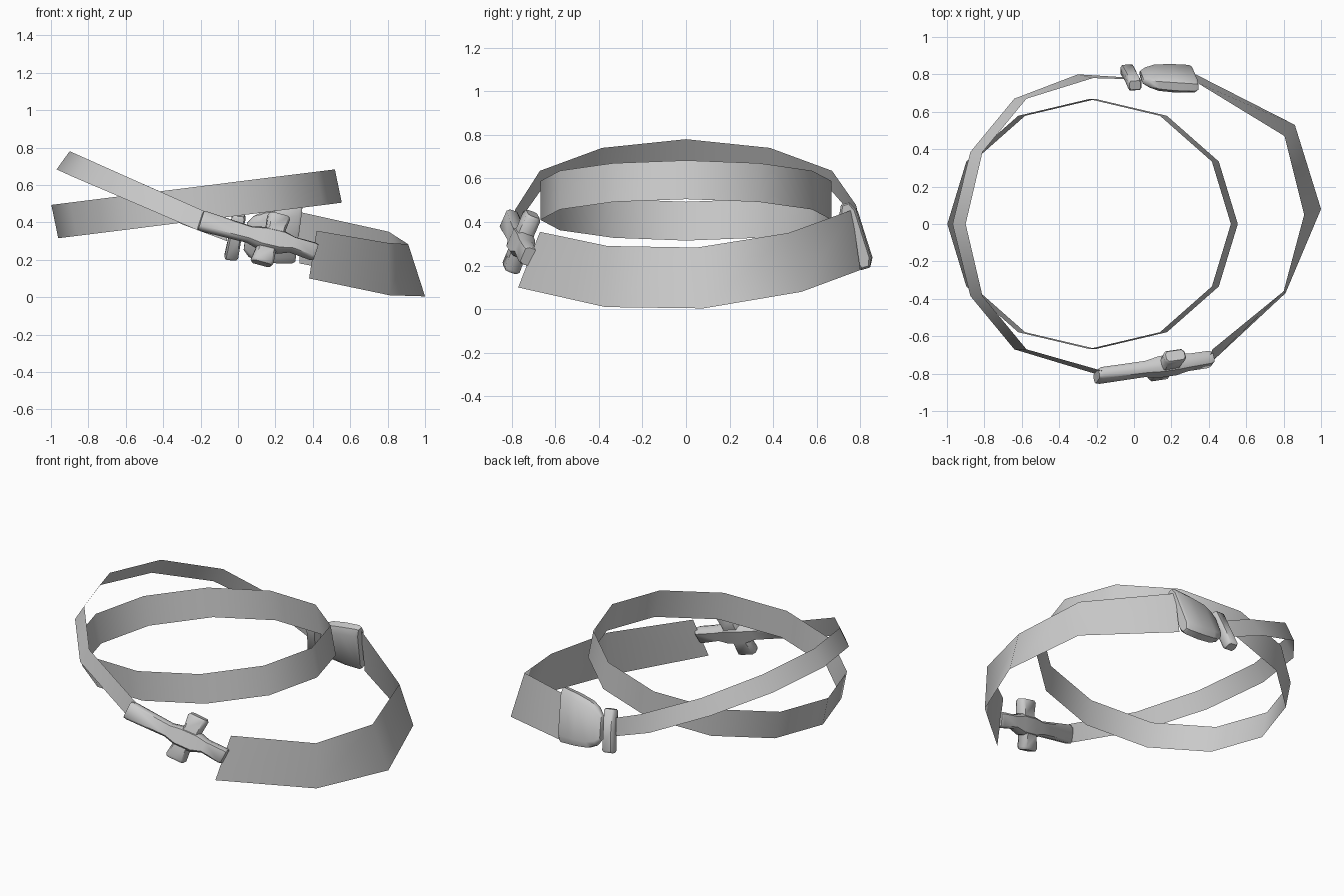
import bpy, bmesh, math
from mathutils import Vector

cube = bpy.data.objects.get("Cube")
if cube:
    bpy.data.objects.remove(cube, do_unlink=True)

grey = bpy.data.materials.new("light_grey")
grey.use_nodes = True
grey.diffuse_color = (0.6, 0.6, 0.6, 1)
grey.node_tree.nodes["Principled BSDF"].inputs["Base Color"].default_value = (0.6, 0.6, 0.6, 1)


def finish(name, bm, angle, fix_normals=True):
    if fix_normals:
        bmesh.ops.recalc_face_normals(bm, faces=bm.faces)
    mesh = bpy.data.meshes.new(name)
    bm.to_mesh(mesh)
    bm.free()
    mesh.materials.append(grey)
    obj = bpy.data.objects.new(name, mesh)
    bpy.context.collection.objects.link(obj)
    bpy.ops.object.select_all(action="DESELECT")
    obj.select_set(True)
    bpy.context.view_layer.objects.active = obj
    bpy.ops.object.shade_smooth_by_angle(angle=math.radians(angle))


def strap(name, top, bottom, closed=False):
    """Thin band between an upper and a lower edge, running anticlockwise."""
    bm = bmesh.new()
    t = [bm.verts.new(p) for p in top]
    b = [bm.verts.new(p) for p in bottom]
    n = len(t)
    for i in range(n if closed else n - 1):
        j = (i + 1) % n
        bm.faces.new((b[i], b[j], t[j], t[i]))
    finish(name, bm, 60, False)


def loft(name, sections, up, axis):
    """Chamfered bar through (centre, half width along up, half thickness)."""
    up, axis = Vector(up).normalized(), Vector(axis).normalized()
    side = axis.cross(up).normalized()
    outline = [(1, .5), (.75, 1), (-.75, 1), (-1, .5),
               (-1, -.5), (-.75, -1), (.75, -1), (1, -.5)]
    bm = bmesh.new()
    rings = [[bm.verts.new(Vector(c) + up * u * w + side * s * t) for u, s in outline]
             for c, w, t in sections]
    for a, b in zip(rings, rings[1:]):
        for i in range(8):
            j = (i + 1) % 8
            bm.faces.new((a[i], a[j], b[j], b[i]))
    bm.faces.new(rings[0])
    bm.faces.new(rings[-1])
    finish(name, bm, 50)


# Inner band: tilted twelve-sided oval
lower = []
for i in range(12):
    a = math.radians(30 * i)
    lower.append(Vector((-.203 + .758 * math.cos(a), .668 * math.sin(a),
                         .41 + .095 * math.cos(a))))
strap("inner_band", [p + Vector((-.037, 0, .178)) for p in lower], lower, True)

# Narrow strap: sloping loop round the right side
strap("narrow_strap",
      [(-.05, .775, .41), (-.22, .78, .478), (-.575, .67, .635), (-.81, .385, .74),
       (-.9, 0, .78), (-.81, -.385, .74), (-.575, -.67, .635), (-.17, -.785, .455)],
      [(-.06, .785, .30), (-.3, .8, .39), (-.64, .67, .54), (-.875, .385, .64),
       (-.97, 0, .683), (-.875, -.385, .64), (-.64, -.67, .54), (-.21, -.80, .355)])

# Wide strap: broad loop round the left side
strap("wide_strap",
      [(.42, -.67, .355), (.80, -.36, .29), (.91, .05, .283), (.805, .47, .35),
       (.33, .76, .455)],
      [(.38, -.77, .10), (.81, -.37, .01), (1, .08, .004), (.86, .53, .08),
       (.33, .80, .18)])

# Cross-shaped front clasp
rod_axis = (.62, .09, -.17)
cross_up = (.08, .11, .255)
loft("clasp_rod",
     [((-.2, -.815, .41), .05, .025), ((-.18, -.81, .404), .054, .032),
      ((.06, -.775, .335), .043, .034), ((.13, -.765, .315), .06, .045),
      ((.23, -.75, .292), .06, .045), ((.29, -.74, .28), .04, .038),
      ((.40, -.724, .245), .046, .036), ((.415, -.722, .241), .042, .028)],
     cross_up, rod_axis)
loft("clasp_crossbar",
     [((.125, -.807, .18), .052, .028), ((.129, -.802, .192), .06, .036),
      ((.15, -.775, .26), .052, .036), ((.18, -.755, .31), .07, .042),
      ((.20, -.735, .36), .052, .036), ((.217, -.708, .425), .06, .036),
      ((.221, -.703, .437), .052, .028)],
     rod_axis, cross_up)

# Shield-shaped back buckle
shield_up = (.04, -.095, .3)
loft("back_buckle",
     [((.04, .785, .325), .075, .018), ((.07, .784, .325), .11, .03),
      ((.12, .782, .326), .135, .042), ((.21, .779, .33), .15, .045),
      ((.31, .777, .335), .158, .04), ((.325, .777, .336), .15, .03)],
     shield_up, (1, 0, 0))

# Upright keeper bar beside the buckle
keeper_up = (.045, -.085, .24)
loft("back_keeper",
     [((-.038, .825, .205), .03, .025), ((-.036, .821, .217), .037, .033),
      ((-.015, .783, .325), .034, .033), ((.004, .746, .428), .037, .033),
      ((.006, .742, .44), .03, .025)],
     (1, .05, -.1), keeper_up)
